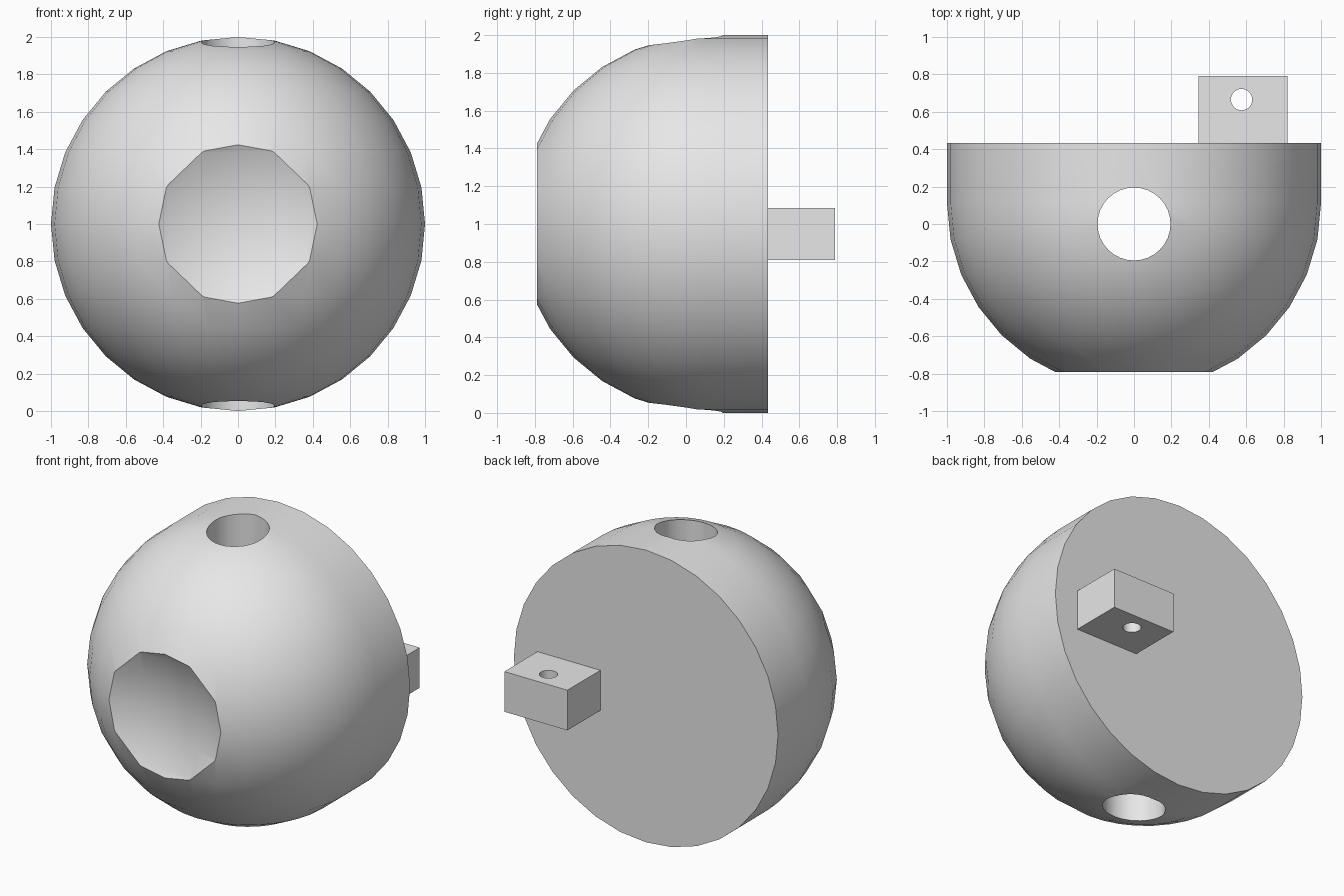
import bpy, bmesh, math
from mathutils import Matrix, Vector

if "Cube" in bpy.data.objects:
    bpy.data.objects.remove(bpy.data.objects["Cube"])

grey = bpy.data.materials.new("plain_grey")
grey.diffuse_color = (0.8, 0.8, 0.8, 1)
grey.use_nodes = True
grey.node_tree.nodes["Principled BSDF"].inputs["Base Color"].default_value = grey.diffuse_color

CY = 0.112      # ball centre in y
FRONT = -0.79   # plane of the dished front
BACK = 0.433    # flat back


def make_object(name, bm):
    bmesh.ops.recalc_face_normals(bm, faces=bm.faces[:])
    mesh = bpy.data.meshes.new(name)
    bm.to_mesh(mesh)
    bm.free()
    mesh.materials.append(grey)
    obj = bpy.data.objects.new(name, mesh)
    bpy.context.collection.objects.link(obj)
    return obj


def select_only(obj):
    bpy.ops.object.select_all(action='DESELECT')
    obj.select_set(True)
    bpy.context.view_layer.objects.active = obj


def drill(obj, x, y, radius, sides):
    """Cut a vertical round hole right through an object."""
    bm = bmesh.new()
    bmesh.ops.create_cone(bm, cap_ends=True, segments=sides, radius1=radius,
                          radius2=radius, depth=3,
                          matrix=Matrix.Translation((x, y, 1)))
    cutter = make_object("hole_cutter", bm)
    cutter.hide_render = True
    mod = obj.modifiers.new("hole", 'BOOLEAN')
    mod.operation = 'DIFFERENCE'
    mod.solver = 'EXACT'
    mod.object = cutter
    select_only(obj)
    bpy.ops.object.modifier_apply(modifier=mod.name)
    bpy.data.objects.remove(cutter, do_unlink=True)


# Ball: front half of a sphere, with a straight back section
bm = bmesh.new()
bmesh.ops.create_uvsphere(bm, u_segments=32, v_segments=16, radius=1,
                          matrix=Matrix.Translation((0, CY, 1)))
bmesh.ops.bisect_plane(bm, geom=bm.verts[:] + bm.edges[:] + bm.faces[:], dist=1e-4,
                       plane_co=(0, CY, 1), plane_no=(0, 1, 0), clear_outer=True)
rim = [e for e in bm.edges if e.is_boundary]
ext = bmesh.ops.extrude_edge_only(bm, edges=rim)["geom"]
for v in ext:
    if isinstance(v, bmesh.types.BMVert):
        v.co.y = BACK
bmesh.ops.contextual_create(bm, geom=[e for e in ext if isinstance(e, bmesh.types.BMEdge)])

# Dished front: the cap is mirrored inwards
bmesh.ops.bisect_plane(bm, geom=bm.verts[:] + bm.edges[:] + bm.faces[:], dist=1e-4,
                       plane_co=(0, FRONT, 1), plane_no=(0, 1, 0))
for v in bm.verts:
    if v.co.y < FRONT:
        v.co.y = 2 * FRONT - v.co.y
ball = make_object("dished_ball", bm)
drill(ball, 0, 0, 0.195, 32)
select_only(ball)
bpy.ops.object.shade_smooth_by_angle(angle=math.radians(30))

# Mounting tab on the back
lo, hi = Vector((0.345, BACK, 0.81)), Vector((0.822, 0.79, 1.085))
bm = bmesh.new()
bmesh.ops.create_cube(bm, size=1, matrix=Matrix.Translation((lo + hi) / 2)
                      @ Matrix.Diagonal((*(hi - lo), 1)))
tab = make_object("mounting_tab", bm)
drill(tab, 0.575, 0.665, 0.057, 32)
select_only(tab)
bpy.ops.object.shade_smooth_by_angle(angle=math.radians(30))
